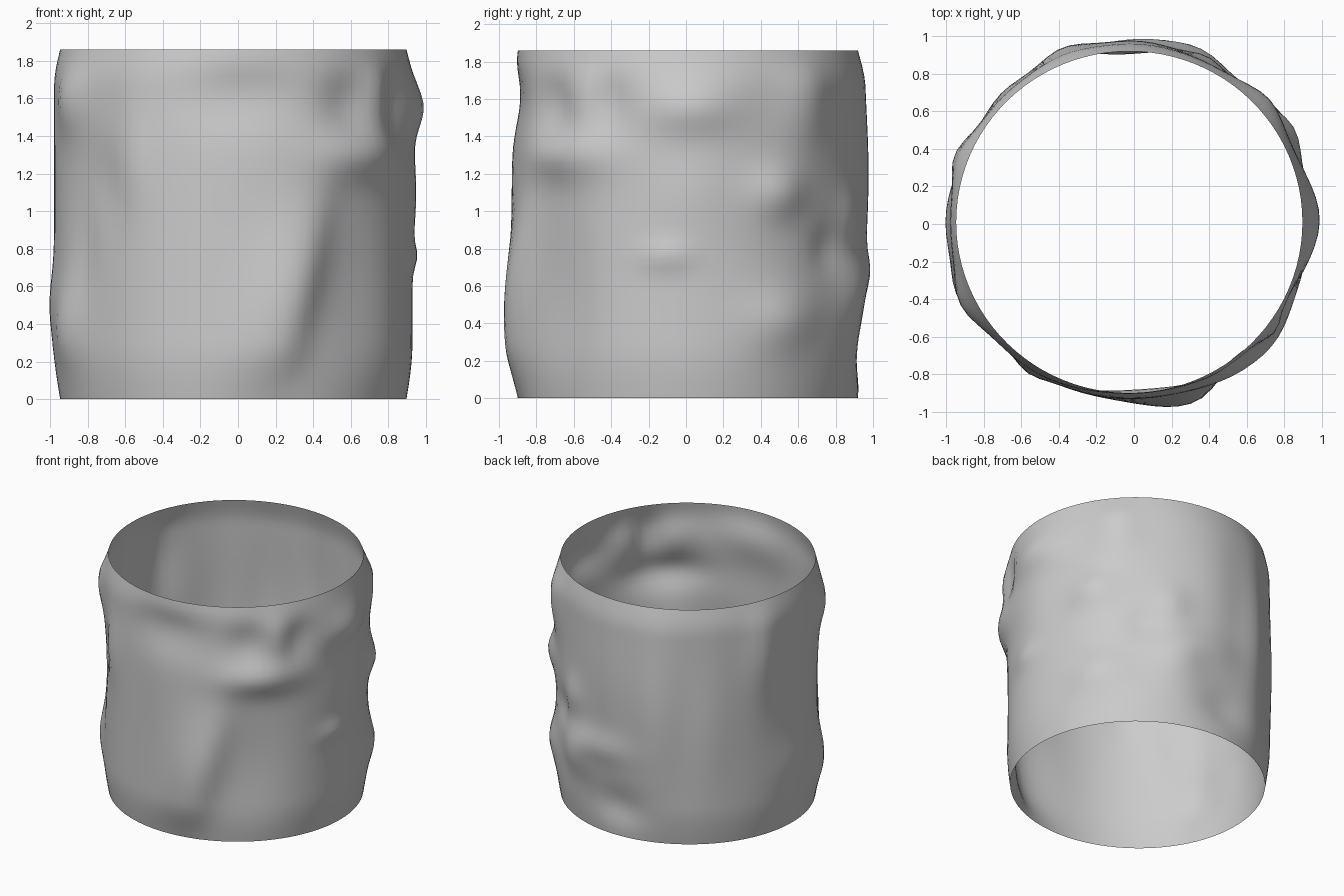
import bpy
import bmesh
from math import cos, sin, exp, radians, degrees, tau, pi

cube = bpy.data.objects.get("Cube")
if cube:
    bpy.data.objects.remove(cube, do_unlink=True)

SEGMENTS, ROWS = 96, 40
HEIGHT, RIM = 1.86, 0.915
CENTRE = (-0.025, 0.01)

# Bulges and dents: angle, height, width, vertical width, depth
FEATURES = [
    (312, 0.6, 14, 0.45, -0.03),   # flat beside the crease
    (316, 1.3, 18, 0.13, 0.06),    # ledge under the scoop
    (274, 1.62, 21, 0.2, -0.05),   # wide scoop
    (310, 1.58, 9, 0.16, -0.035),
    (323, 1.6, 6, 0.18, 0.03),     # fold in the scoop
    (334, 1.58, 7, 0.16, -0.03),
    (353, 0.76, 8, 0.08, 0.03),    # left side
    (1, 1.1, 14, 0.25, 0.02),
    (1, 1.55, 14, 0.14, 0.06),
    (30, 1.1, 10, 0.14, 0.06),     # rear left ridges
    (32, 0.42, 13, 0.16, 0.05),
    (41, 1.6, 10, 0.25, 0.045),
    (52, 0.8, 7, 0.12, -0.03),
    (65, 0.98, 7, 0.14, 0.03),
    (68, 0.55, 11, 0.18, 0.05),    # rear ledge
    (82, 0.68, 16, 0.12, 0.03),
    (92, 0.22, 14, 0.18, -0.05),   # back
    (88, 1.2, 15, 0.45, 0.025),
    (111, 1, 10, 0.6, 0.05),
    (134, 0.9, 9, 0.5, 0.02),
    (159, 1.45, 8, 0.35, 0.045),   # right side
    (180, 0.5, 14, 0.2, 0.025),
    (203, 0.38, 10, 0.22, 0.045),
    (206, 1.58, 10, 0.18, 0.05),
    (213, 0.85, 7, 0.3, -0.03),
    (222, 1.15, 8, 0.22, -0.03),   # front right hollow
    (236, 1.25, 7, 0.25, 0.025),
]


def turn_from(angle, centre):
    """Shortest turn in degrees from the centre angle."""
    return (angle - centre + 180) % 360 - 180


def front_crease(angle, z):
    """Leaning fold, gentle on one side and steep on the other."""
    turn = turn_from(angle, 282 + 14 * z)
    width = 15 if turn < 0 else 8
    return 0.08 * exp(-(turn / width) ** 2 - ((z - 0.55) / 0.5) ** 2)


def radius(angle, z):
    """Round at both rims, uneven between them."""
    fade = max(0.0, min(1.0, z / 0.3, (HEIGHT - z) / 0.2))
    offset = 0.032 + front_crease(angle, z)
    for centre, height, width, tall, depth in FEATURES:
        turn = turn_from(angle, centre)
        offset += depth * exp(-(turn / width) ** 2 - ((z - height) / tall) ** 2)
    oval = 0.006 * cos(2 * radians(angle))
    return RIM + oval + sin(fade * pi / 2) * offset


# Open tube wall
bm = bmesh.new()
rings = []
for row in range(ROWS + 1):
    z = HEIGHT * row / ROWS
    ring = []
    for step in range(SEGMENTS):
        angle = tau * step / SEGMENTS
        r = radius(degrees(angle), z)
        ring.append(bm.verts.new((CENTRE[0] + r * cos(angle),
                                  CENTRE[1] + r * sin(angle), z)))
    rings.append(ring)
for low, high in zip(rings, rings[1:]):
    for i in range(SEGMENTS):
        j = (i + 1) % SEGMENTS
        bm.faces.new((low[i], low[j], high[j], high[i]))
mesh = bpy.data.meshes.new("tube_wall")
bm.to_mesh(mesh)
bm.free()
wall = bpy.data.objects.new("tube_wall", mesh)
bpy.context.collection.objects.link(wall)

# Plain grey surface
grey = bpy.data.materials.new("light_grey")
grey.use_nodes = True
colour = (0.6, 0.6, 0.6, 1.0)
grey.diffuse_color = colour
for node in grey.node_tree.nodes:
    if node.type == 'BSDF_PRINCIPLED':
        node.inputs["Base Color"].default_value = colour
mesh.materials.append(grey)

bpy.ops.object.select_all(action='DESELECT')
wall.select_set(True)
bpy.context.view_layer.objects.active = wall
bpy.ops.object.shade_smooth_by_angle(angle=radians(40))
